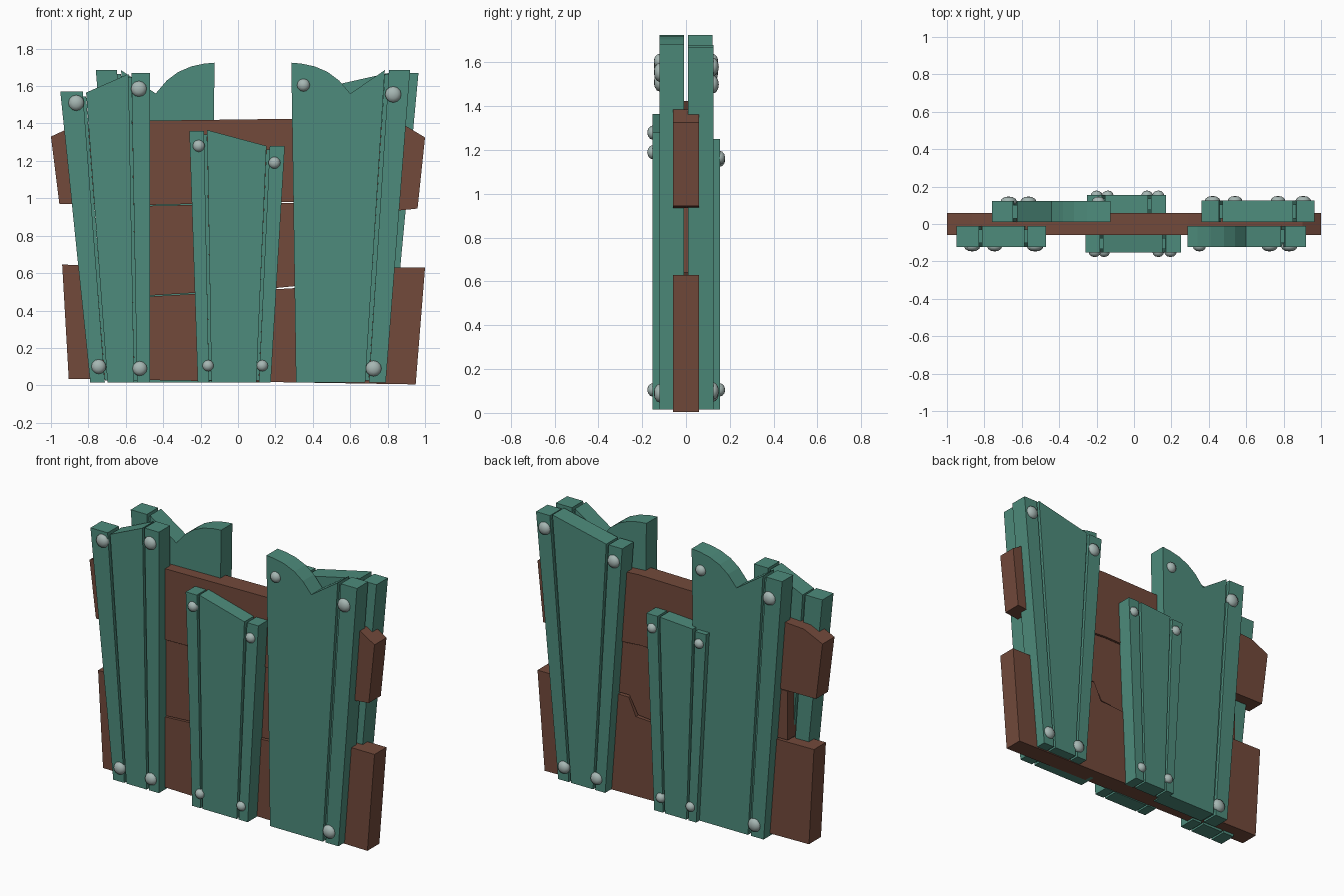
import bpy, bmesh, math
from mathutils import Matrix

if "Cube" in bpy.data.objects:
    bpy.data.objects.remove(bpy.data.objects["Cube"])


def material(name, rgb):
    m = bpy.data.materials.new(name)
    m.diffuse_color = (*rgb, 1)
    m.use_nodes = True
    m.node_tree.nodes["Principled BSDF"].inputs["Base Color"].default_value = m.diffuse_color
    return m


GREEN = material("green paint", (0.075, 0.26, 0.20))
BROWN = material("brown wood", (0.17, 0.068, 0.044))
GREY = material("grey metal", (0.38, 0.47, 0.45))
BASE = 0.015


def add_prism(bm, poly, y0, y1):
    """Extrude an xz outline from y0 to y1."""
    a = [bm.verts.new((x, y0, z)) for x, z in poly]
    b = [bm.verts.new((x, y1, z)) for x, z in poly]
    bm.faces.new(a)
    bm.faces.new(b[::-1])
    n = len(poly)
    for i in range(n):
        j = (i + 1) % n
        bm.faces.new((a[j], a[i], b[i], b[j]))


def finish(bm, name, mat):
    bmesh.ops.recalc_face_normals(bm, faces=bm.faces)
    me = bpy.data.meshes.new(name)
    bm.to_mesh(me)
    bm.free()
    me.materials.append(mat)
    ob = bpy.data.objects.new(name, me)
    bpy.context.collection.objects.link(ob)
    return ob


def board(name, strips, y0, y1):
    """Upright board: strips are (bottom left, bottom right, top points)."""
    bm = bmesh.new()
    for bl, br, top in strips:
        add_prism(bm, [(br, BASE), (bl, BASE)] + top, y0, y1)
    # recessed groove floor between neighbouring strips
    for (_, l, lt), (r, _, rt) in zip(strips, strips[1:]):
        z = min(lt[-1][1], rt[0][1]) - 0.02
        add_prism(bm, [(r, BASE + .012), (l, BASE + .012),
                       (lt[-1][0], z), (rt[0][0], z)], y0 + .02, y1 - .02)
    finish(bm, name, GREEN)


def rivets(name, spots, y):
    """Flattened domes on the board face at y."""
    bm = bmesh.new()
    for x, z, r in spots:
        m = Matrix.Translation((x, y, z)) @ Matrix.Diagonal((r, .027, r, 1)) \
            @ Matrix.Rotation(math.pi / 2, 4, 'X')
        bmesh.ops.create_uvsphere(bm, u_segments=12, v_segments=6, radius=1, matrix=m)
    for f in bm.faces:
        f.smooth = True
    finish(bm, name, GREY)


def plank(name, poly, half):
    bm = bmesh.new()
    add_prism(bm, poly, -half, half)
    finish(bm, name, BROWN)


# horizontal brown planks
plank("lower_plank", [(-.905, .035), (.95, .005), (1.0, .63), (.36, .63), (.31, .52),
                      (-.47, .475), (-.52, .64), (-.94, .645)], .06)
plank("middle_plank", [(-.47, .48), (.20, .52), (.30, .53), (.36, .64), (.78, .64),
                       (.78, .935), (.28, .975), (-.46, .96), (-.75, .96),
                       (-.75, .65), (-.52, .65)], .052)
plank("upper_plank", [(-.955, .97), (-.46, .965), (.28, .98), (.86, .935), (.96, .945),
                      (1.0, 1.325), (.90, 1.385), (.29, 1.425), (-.47, 1.415),
                      (-.87, 1.39), (-1.0, 1.33)], .06)

# front left board
board("front_left_board", [
    (-.79, -.712, [(-.95, 1.57), (-.83, 1.57)]),
    (-.698, -.555, [(-.812, 1.565), (-.585, 1.665)]),
    (-.54, -.47, [(-.57, 1.67), (-.47, 1.67)])], -.122, -.01)
rivets("front_left_rivets", [(-.865, 1.51, .043), (-.53, 1.585, .043),
                             (-.745, .1, .04), (-.525, .09, .04)], -.12)

# curved boards: front right, and the same one turned round at back left
wide = [
    (.31, .68, [(.285, 1.725), (.34, 1.72), (.41, 1.705), (.48, 1.675), (.54, 1.63),
                (.60, 1.56), (.785, 1.685)]),
    (.70, .79, [(.807, 1.685), (.92, 1.685)])]
wide_rivets = [(.35, 1.605, .035), (.83, 1.555, .044), (.725, .09, .043)]
board("front_right_board", wide, -.122, -.01)
rivets("front_right_rivets", wide_rivets, -.12)
turned = [(.16 - r, .16 - l, [(.16 - x, z) for x, z in t[::-1]]) for l, r, t in wide[::-1]]
board("back_left_board", turned, .01, .122)
rivets("back_left_rivets", [(.16 - x, z, r) for x, z, r in wide_rivets], .12)

# back right board
board("back_right_board", [
    (.48, .55, [(.36, 1.595), (.455, 1.595)]),
    (.565, .72, [(.472, 1.595), (.85, 1.68)]),
    (.735, .81, [(.868, 1.67), (.965, 1.67)])], .01, .125)
rivets("back_right_rivets", [(.42, 1.5, .042), (.905, 1.58, .042),
                             (.54, .09, .04), (.77, .1, .04)], .123)

# middle boards
board("front_middle_board", [
    (-.215, -.155, [(-.26, 1.36), (-.182, 1.36)]),
    (-.142, .098, [(-.165, 1.365), (.152, 1.28)]),
    (.112, .175, [(.17, 1.28), (.25, 1.28)])], -.153, -.055)
rivets("front_middle_rivets", [(-.21, 1.28, .033), (.195, 1.19, .033),
                               (-.16, .105, .031), (.13, .105, .031)], -.15)
board("back_middle_board", [
    (-.18, -.125, [(-.25, 1.225), (-.172, 1.225)]),
    (-.112, .04, [(-.155, 1.235), (.075, 1.25)]),
    (.053, .115, [(.092, 1.25), (.17, 1.25)])], .055, .155)
rivets("back_middle_rivets", [(-.2, 1.155, .032), (.13, 1.165, .032),
                              (-.14, .105, .031), (.07, .105, .031)], .152)
